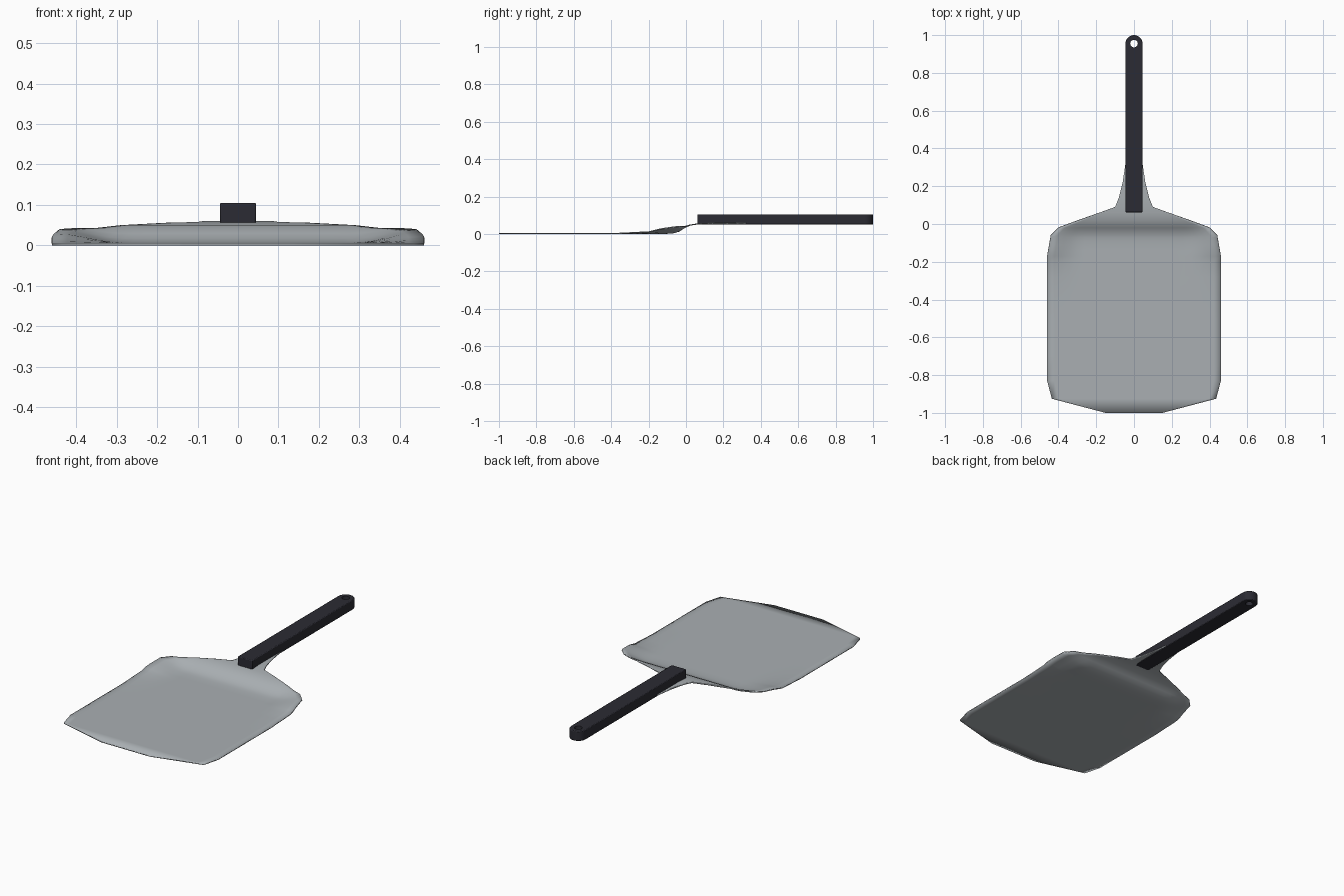
import bpy, bmesh, math

if "Cube" in bpy.data.objects:
    bpy.data.objects.remove(bpy.data.objects["Cube"])


def material(name, rgb):
    m = bpy.data.materials.new(name)
    m.diffuse_color = (*rgb, 1)
    m.use_nodes = True
    m.node_tree.nodes["Principled BSDF"].inputs["Base Color"].default_value = m.diffuse_color
    return m


steel = material("brushed steel", (0.40, 0.43, 0.45))
black = material("black plastic", (0.024, 0.024, 0.033))


def lerp(table, t):
    """Piecewise linear lookup in a list of (t, value) pairs."""
    for (a, va), (b, vb) in zip(table, table[1:]):
        if t <= b:
            return va + (vb - va) * max(0, (t - a) / (b - a))
    return table[-1][1]


def finish(bm, name, mat):
    bmesh.ops.recalc_face_normals(bm, faces=bm.faces)
    me = bpy.data.meshes.new(name)
    bm.to_mesh(me)
    bm.free()
    me.materials.append(mat)
    ob = bpy.data.objects.new(name, me)
    bpy.context.collection.objects.link(ob)
    return ob


def smooth(ob):
    bpy.ops.object.select_all(action='DESELECT')
    bpy.context.view_layer.objects.active = ob
    ob.select_set(True)
    bpy.ops.object.shade_smooth_by_angle(angle=math.radians(35))


# Blade: half width and heights of centre line and side edge along y
WIDTH = [(-1, 0.15), (-0.925, 0.435), (-0.83, 0.46), (-0.17, 0.46), (-0.06, 0.44),
         (-0.02, 0.40), (0.09, 0.10), (0.14, 0.08), (0.22, 0.06), (0.32, 0.045)]
CENTRE = [(-0.11, 0.006), (-0.07, 0.009), (-0.04, 0.017), (-0.01, 0.036),
          (0.02, 0.050), (0.06, 0.056), (0.12, 0.060)]
EDGE = [(-0.36, 0.006), (-0.2, 0.014), (-0.14, 0.029), (-0.06, 0.041),
        (0.0, 0.050), (0.06, 0.056), (0.12, 0.060)]
rows = sorted({round(y, 3) for t in (WIDTH, CENTRE, EDGE) for y, _ in t}
              | {-0.7, -0.5, -0.28, -0.09})
COLS = 24

bm = bmesh.new()
grid = []
for y in rows:
    row = []
    for i in range(COLS + 1):
        x = lerp(WIDTH, y) * (2 * i / COLS - 1)
        k = min(1, max(0, (abs(x) - 0.28) / 0.17))
        k = k * k * (3 - 2 * k)
        z = lerp(CENTRE, y) * (1 - k) + lerp(EDGE, y) * k
        row.append(bm.verts.new((x, y, z)))
    grid.append(row)
for a, b in zip(grid, grid[1:]):
    for i in range(COLS):
        bm.faces.new((a[i], a[i + 1], b[i + 1], b[i]))
blade = finish(bm, "blade", steel)
if blade.data.polygons[0].normal.z < 0:
    blade.data.flip_normals()
smooth(blade)
sheet = blade.modifiers.new("sheet thickness", 'SOLIDIFY')
sheet.thickness = 0.006
sheet.offset = -1

# Handle: bar with a round end, extruded upward
R, END, Z0, Z1 = 0.045, 0.955, 0.05, 0.105
outline = [(-R, 0.062), (R, 0.062)]
outline += [(R * math.cos(math.pi * i / 16), END + R * math.sin(math.pi * i / 16))
            for i in range(17)]
bm = bmesh.new()
face = bm.faces.new([bm.verts.new((x, y, Z0)) for x, y in outline])
ext = bmesh.ops.extrude_face_region(bm, geom=[face])
bmesh.ops.translate(bm, vec=(0, 0, Z1 - Z0),
                    verts=[v for v in ext["geom"] if isinstance(v, bmesh.types.BMVert)])
handle = finish(bm, "handle", black)

# Hanging hole
bm = bmesh.new()
bmesh.ops.create_cone(bm, cap_ends=True, segments=24, radius1=0.02, radius2=0.02, depth=0.3)
bmesh.ops.translate(bm, vec=(0, END, 0.08), verts=bm.verts)
cutter = finish(bm, "hole_cutter", black)
cutter.hide_render = True
cutter.hide_viewport = True

smooth(handle)
bevel = handle.modifiers.new("soft edges", 'BEVEL')
bevel.width = 0.004
bevel.segments = 2
bevel.limit_method = 'ANGLE'
hole = handle.modifiers.new("hanging hole", 'BOOLEAN')
hole.operation = 'DIFFERENCE'
hole.object = cutter
hole.solver = 'EXACT'
